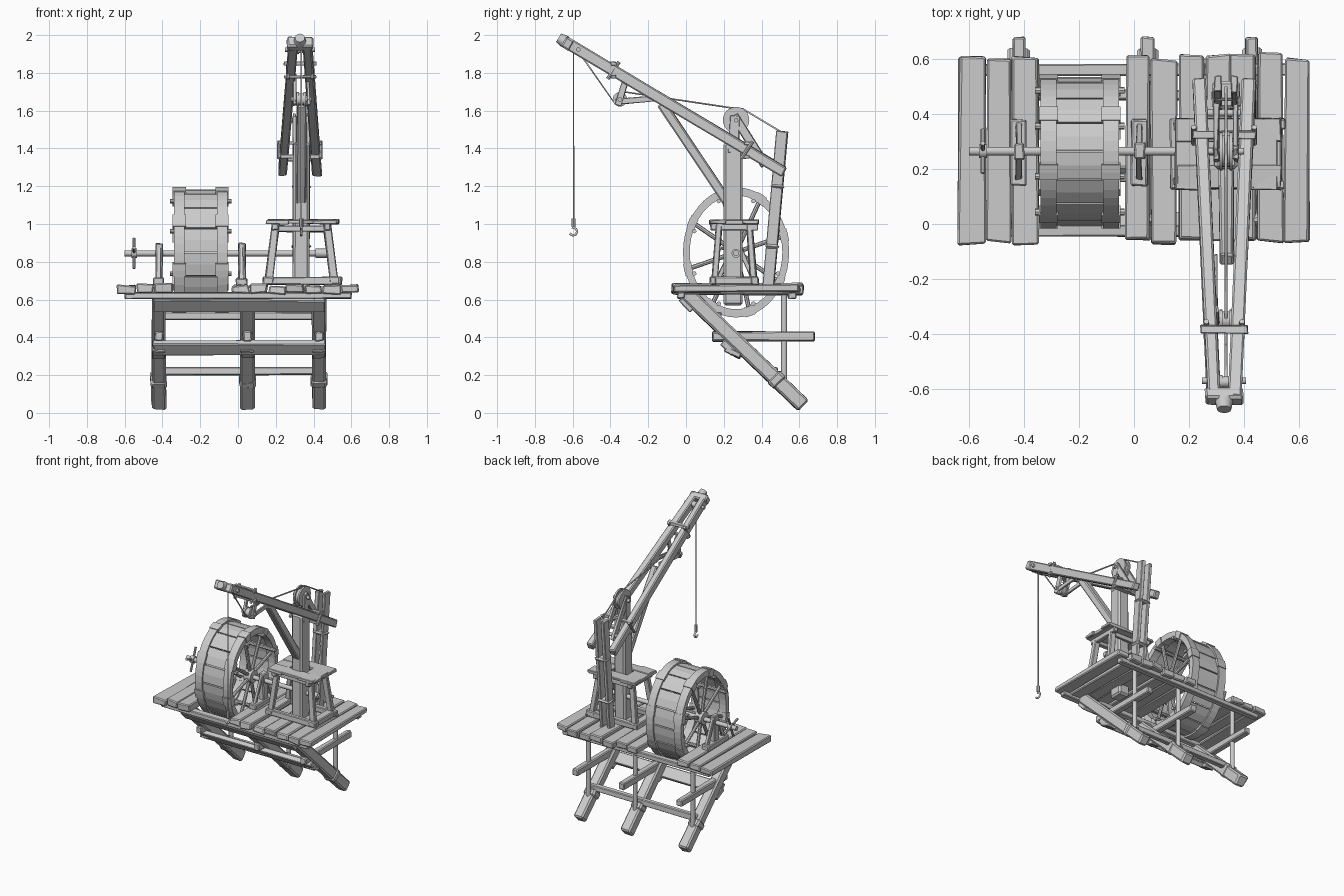
import bpy, bmesh, math, random
from mathutils import Vector, Matrix

random.seed(4)
if "Cube" in bpy.data.objects:
    bpy.data.objects.remove(bpy.data.objects["Cube"])

mat = bpy.data.materials.new("plain grey")
mat.use_nodes = True
GREY = (0.6, 0.6, 0.6, 1)
mat.diffuse_color = GREY
mat.node_tree.nodes["Principled BSDF"].inputs["Base Color"].default_value = GREY


def finish(name, bm, smooth=False):
    bmesh.ops.recalc_face_normals(bm, faces=bm.faces[:])
    me = bpy.data.meshes.new(name)
    bm.to_mesh(me)
    bm.free()
    me.materials.append(mat)
    ob = bpy.data.objects.new(name, me)
    bpy.context.collection.objects.link(ob)
    if smooth:
        bpy.ops.object.select_all(action="DESELECT")
        ob.select_set(True)
        bpy.context.view_layer.objects.active = ob
        bpy.ops.object.shade_smooth_by_angle(angle=math.radians(40))
    return ob


def frame(a, b):
    """Matrix whose z runs from a to b, with x kept sideways."""
    z = (b - a).normalized()
    side = Vector((0, 1, 0)) if abs(z.x) > 0.8 else Vector((1, 0, 0))
    x = (side - z * side.dot(z)).normalized()
    m = Matrix((x, z.cross(x), z)).transposed().to_4x4()
    m.translation = (a + b) / 2
    return m


def beam(name, a, b, w, t, rough=0.004):
    """Worn timber from a to b: w sideways, t in the other direction."""
    a, b = Vector(a), Vector(b)
    bm = bmesh.new()
    bmesh.ops.create_cube(bm, size=1)
    for v in bm.verts:
        v.co = v.co * Vector((w, t, (b - a).length))
        v.co += Vector([random.uniform(-rough, rough) for _ in range(3)])
    bmesh.ops.bevel(bm, geom=bm.edges[:], offset=min(w, t) * 0.14, segments=1, affect="EDGES")
    bm.transform(frame(a, b))
    return finish(name, bm)


def rod(name, a, b, r, sides=12, r2=None):
    a, b = Vector(a), Vector(b)
    bm = bmesh.new()
    bmesh.ops.create_cone(bm, cap_ends=True, segments=sides, radius1=r,
                          radius2=r if r2 is None else r2, depth=(b - a).length)
    bm.transform(frame(a, b))
    return finish(name, bm, True)


def line(name, pts, r):
    cu = bpy.data.curves.new(name, "CURVE")
    cu.dimensions = "3D"
    cu.bevel_depth = r
    cu.bevel_resolution = 1
    cu.use_fill_caps = True
    sp = cu.splines.new("POLY")
    sp.points.add(len(pts) - 1)
    for p, c in zip(sp.points, pts):
        p.co = (*c, 1)
    cu.materials.append(mat)
    ob = bpy.data.objects.new(name, cu)
    bpy.context.collection.objects.link(ob)


WY, WZ = 0.265, 0.85      # wheel centre
RY, RZ = 0.285, 0.35      # oval wheel radii


def oval(x, ang, k=1.0):
    return Vector((x, WY + RY * k * math.cos(ang), WZ + RZ * k * math.sin(ang)))


def oval_band(name, x0, x1, outer, inner, a0, a1, n):
    """Part of an oval ring, with a rectangular section."""
    bm = bmesh.new()
    rings = []
    for i in range(n + 1):
        t = a0 + (a1 - a0) * i / n
        rings.append([bm.verts.new(oval(x, t, k)) for x, k in
                      ((x0, outer), (x1, outer), (x1, inner), (x0, inner))])
    for p, q in zip(rings, rings[1:]):
        for j in range(4):
            bm.faces.new((p[j], p[(j + 1) % 4], q[(j + 1) % 4], q[j]))
    bm.faces.new(rings[0])
    bm.faces.new(rings[-1])
    return finish(name, bm)


# Deck planks, leaving a slot for the wheel
for start, end, count in ((-0.64, -0.345, 3), (-0.035, 0.64, 7)):
    step = (end - start) / count
    for i in range(count):
        x = start + step * (i + 0.5)
        z = 0.655 + random.uniform(-0.006, 0.008)
        beam("deck_plank", (x, -0.068 + random.uniform(-0.01, 0.012), z),
             (x, 0.615 + random.uniform(-0.015, 0.01), z), step - 0.005, 0.045, 0.007)
for y in (-0.025, 0.56):
    beam("deck_joist", (-0.6, y, 0.622), (0.6, y, 0.622), 0.045, 0.035)

# Supporting frame
for x in (-0.42, 0.05, 0.43):
    beam("diagonal_leg", (x, -0.01, 0.645), (x, 0.62, 0.04), 0.075, 0.078)
    beam("leg_wrap", (x, 0.46, 0.195), (x, 0.5, 0.157), 0.088, 0.09)
    beam("floor_beam", (x, 0.14, 0.405), (x, 0.68, 0.405), 0.045, 0.052)
    rod("back_post", (x, 0.52, 0.14), (x, 0.52, 0.65), 0.016)
    beam("cleat", (x, 0.21, 0.34), (x, 0.29, 0.30), 0.07, 0.03)
for y, z in ((0.005, 0.575), (0.225, 0.345)):
    ob = beam("front_rail", (-0.45, y, z), (0.46, y, z), 0.035, 0.085)
    ob.data.transform(Matrix.Translation((0, y, z)) @ Matrix.Rotation(math.radians(44), 4, "X")
                      @ Matrix.Translation((0, -y, -z)))
for y, z in ((0.47, 0.22), (0.17, 0.515)):
    beam("back_rail", (-0.43, y, z), (0.45, y, z), 0.035, 0.04)

# Treadwheel: rims, boards, cross bars and spokes
for x0, x1 in ((-0.34, -0.282), (-0.112, -0.055)):
    xm = (x0 + x1) / 2
    oval_band("wheel_rim", x0, x1, 0.985, 0.86, 0, 2 * math.pi, 48)
    for i in range(8):
        t = math.radians(i * 45 + 10)
        oval_band("rim_joint", x0 - 0.006, x1 + 0.006, 1.0, 0.85, t, t + 0.2, 2)
        rod("wheel_spoke", (xm, WY, WZ), oval(xm, t + 0.1, 0.9), 0.012, 8)
    rod("wheel_hub", (x0, WY, WZ), (x1, WY, WZ), 0.045, 16)
for i in range(16):
    t = 2 * math.pi * i / 16
    oval_band("tread_board", -0.285, -0.11, 0.95, 0.9, t + 0.012, t + 0.38, 2)
    if i % 2:
        a = oval(0, t, 0.84)
        rod("tread_bar", (-0.36, a.y, a.z), (-0.035, a.y, a.z), 0.012, 8)

# Axle, bearing stands and hand cross
rod("axle", (-0.6, WY, 0.845), (0.48, WY, 0.845), 0.016)
rod("axle_collar", (0.41, WY, 0.845), (0.47, WY, 0.845), 0.024)
for x in (-0.42, 0.02):
    beam("stand_foot", (x, 0.14, 0.695), (x, 0.38, 0.695), 0.06, 0.04)
    beam("stand_post", (x, WY, 0.68), (x, WY, 0.9), 0.04, 0.06)
    for s in (-1, 1):
        beam("stand_brace", (x, WY + s * 0.095, 0.7), (x, WY + s * 0.015, 0.88), 0.02, 0.025)
for t in (0.35, 0.35 + math.pi / 2):
    d = Vector((0, math.sin(t), math.cos(t))) * 0.085
    c = Vector((-0.55, WY, 0.845))
    rod("hand_cross", c - d, c + d, 0.008, 8)
rod("cross_hub", (-0.565, WY, 0.845), (-0.535, WY, 0.845), 0.025)

# Trestle around the crane post
CX = 0.335
for sx in (-1, 1):
    for sy in (-1, 1):
        beam("trestle_leg", (CX + sx * 0.175, 0.255 + sy * 0.105, 0.68),
             (CX + sx * 0.135, 0.255 + sy * 0.08, 1.0), 0.042, 0.035)
    x = CX + sx * 0.175
    beam("trestle_side_foot", (x, 0.125, 0.7), (x, 0.385, 0.7), 0.055, 0.04)
    x = CX + sx * 0.14
    beam("trestle_side_rail", (x, 0.13, 0.985), (x, 0.38, 0.985), 0.035, 0.035)
    y = 0.255 + sy * 0.0 + sx * 0.11
    beam("trestle_foot", (0.135, y, 0.7), (0.55, y, 0.7), 0.035, 0.04)
    beam("trestle_rail", (0.18, y - sx * 0.03, 0.975), (0.49, y - sx * 0.03, 0.975), 0.025, 0.035)
    beam("trestle_top", (0.155, 0.255 + sx * 0.085, 1.012), (0.535, 0.255 + sx * 0.085, 1.012), 0.085, 0.022)
    beam("trestle_top_end", (CX + sx * 0.125, 0.125, 1.01), (CX + sx * 0.125, 0.385, 1.01), 0.12, 0.02)

# Crane post, rear uprights and brace
beam("crane_post", (CX, 0.25, 0.57), (CX, 0.25, 1.43), 0.09, 0.1)
for s in (-1, 1):
    beam("rear_upright", (CX + s * 0.03, 0.435, 0.65), (CX + s * 0.03, 0.51, 1.49), 0.026, 0.06)
for y, z in ((0.455, 0.88), (0.485, 1.2)):
    beam("upright_binding", (CX, y, z - 0.012), (CX, y + 0.002, z + 0.012), 0.1, 0.072)
beam("boom_brace", (CX, 0.215, 1.12), (CX, -0.13, 1.64), 0.05, 0.05)


def boom(t, s=0, lift=0.0):
    """Point along the boom; t is 0 at the tip, s the side."""
    return Vector((0.328 + s * (0.036 + 0.055 * t), -0.64 + 1.16 * t, 1.965 - 0.69 * t + lift))


# Boom with ties, pins and end cap
for s in (-1, 1):
    beam("boom_beam", boom(0, s), boom(1, s), 0.048, 0.055)
for t, w in ((0.22, 0.085), (0.83, 0.115)):
    for lift in (-0.036, 0.036):
        a = boom(t, 0, lift)
        beam("boom_tie", a - Vector((w, 0, 0)), a + Vector((w, 0, 0)), 0.03, 0.016)
    for s in (-1, 1):
        a = boom(t, s * 1.35)
        rod("tie_pin", a - Vector((0, 0.03, 0.045)), a + Vector((0, 0.03, 0.045)), 0.01, 8)
for t, w in ((0.06, 0.08), (0.9, 0.11)):
    a = boom(t)
    rod("boom_pin", a - Vector((w, 0, 0)), a + Vector((w, 0, 0)), 0.012)
beam("boom_cap", boom(-0.005), boom(0.03), 0.14, 0.062)
rod("boom_knob", boom(-0.03), boom(0), 0.026, 12, 0.034)


def pulley(name, y, z, r, w):
    rod(name + "_pin", (CX - w - 0.02, y, z), (CX + w + 0.02, y, z), 0.012)
    for s in (-1, 1):
        rod(name + "_flange", (CX + s * 0.012, y, z), (CX + s * 0.024, y, z), r, 24)
    rod(name + "_core", (CX - 0.014, y, z), (CX + 0.014, y, z), r * 0.82, 24)


# Pulleys and their hangers
pulley("main_pulley", 0.265, 1.55, 0.07, 0.045)
pulley("small_pulley", -0.35, 1.66, 0.038, 0.035)
pulley("tip_pulley", -0.575, 1.925, 0.025, 0.015)
for s in (-1, 1):
    x = CX + s * 0.036
    beam("main_hanger", (x, 0.255, 1.575), (x, 0.42, 1.31), 0.018, 0.045)
    beam("post_cheek", (x, 0.25, 1.38), (x, 0.26, 1.57), 0.016, 0.05)
    beam("small_hanger", (x, -0.36, 1.63), (x, -0.31, 1.79), 0.016, 0.03)
    beam("hanger_link", (x, -0.37, 1.645), (x, -0.11, 1.67), 0.014, 0.028)

# Rope and hook
line("hoist_rope", [(CX, 0.5, 1.49), (CX, 0.3, 1.61), (CX, 0.24, 1.615), (CX, -0.33, 1.7),
                    (CX, -0.385, 1.65), (CX, -0.56, 1.9), (CX, -0.595, 1.92), (CX, -0.595, 1.02)], 0.005)
rod("hook_shank", (CX, -0.595, 0.985), (CX, -0.595, 1.03), 0.011, 8)
arc = [math.radians(100 - 28 * i) for i in range(10)]
line("hook", [(CX, -0.595, 0.99)] + [(CX, -0.597 + 0.02 * math.cos(t), 0.96 + 0.02 * math.sin(t))
                                     for t in arc], 0.007)
